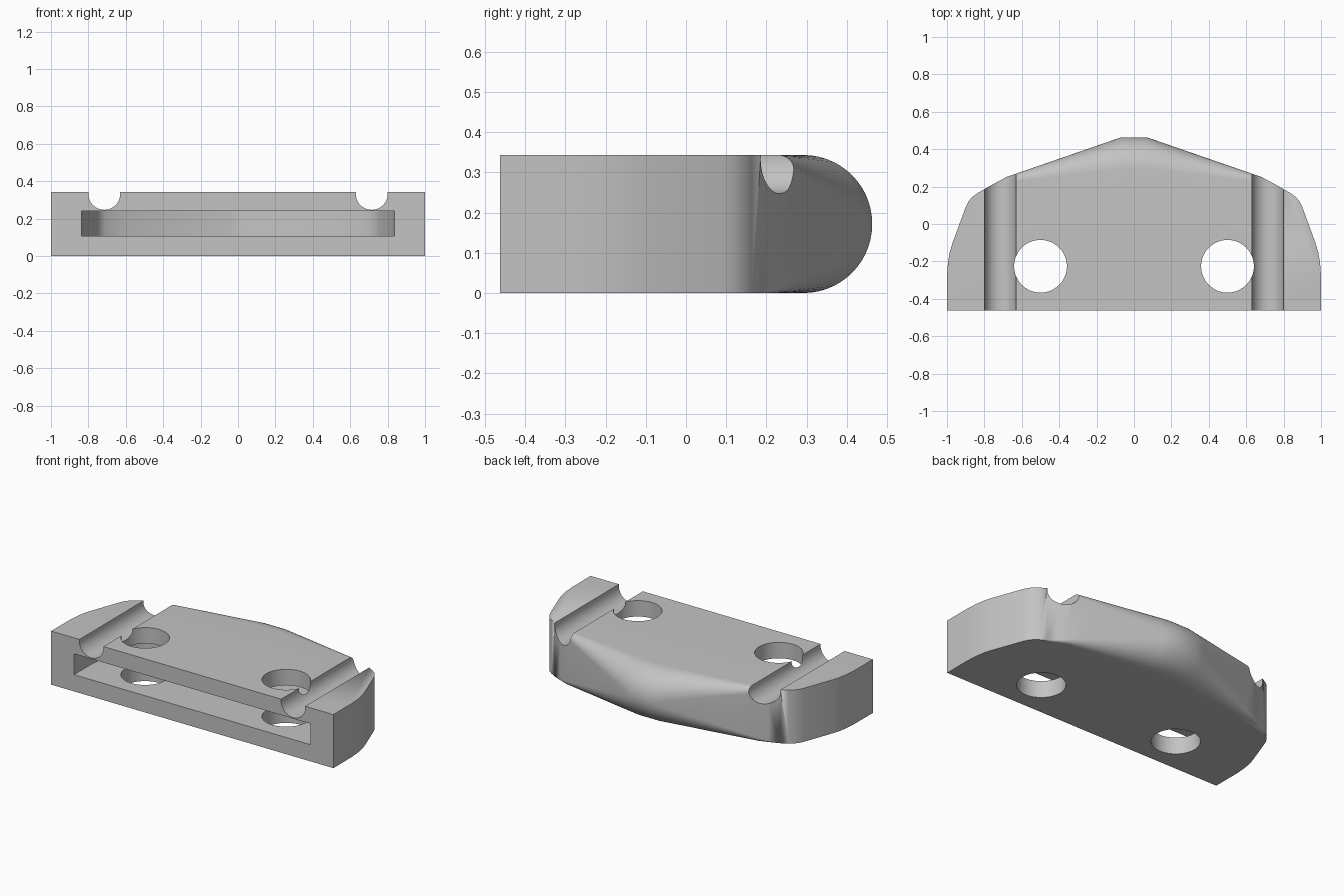
import bpy, bmesh, math

old = bpy.data.objects.get("Cube")
if old:
    bpy.data.objects.remove(old, do_unlink=True)

HEIGHT = 0.343
FRONT = -0.463
ARC_STEPS = 14

grey = bpy.data.materials.new("plain grey")
grey.use_nodes = True
colour = (0.55, 0.55, 0.55, 1)
grey.diffuse_color = colour
grey.node_tree.nodes["Principled BSDF"].inputs["Base Color"].default_value = colour


def finish(name, bm):
    bmesh.ops.recalc_face_normals(bm, faces=bm.faces)
    mesh = bpy.data.meshes.new(name)
    bm.to_mesh(mesh)
    bm.free()
    mesh.materials.append(grey)
    obj = bpy.data.objects.new(name, mesh)
    bpy.context.collection.objects.link(obj)
    return obj


def mirrored(half):
    """Complete a right-to-centre outline with its mirror image."""
    return half + [(-x, y) for x, y in reversed(half)]


def prism(name, outline, z0, z1):
    bm = bmesh.new()
    face = bm.faces.new([bm.verts.new((x, y, z0)) for x, y in outline])
    made = bmesh.ops.extrude_face_region(bm, geom=[face])["geom"]
    bmesh.ops.translate(bm, vec=(0, 0, z1 - z0),
                        verts=[v for v in made if isinstance(v, bmesh.types.BMVert)])
    return finish(name, bm)


def cylinder(name, radius, length, place, along_y=False):
    bpy.ops.mesh.primitive_cylinder_add(
        vertices=64, radius=radius, depth=length, location=place,
        rotation=(math.pi / 2 if along_y else 0, 0, 0))
    obj = bpy.context.object
    obj.name = name
    obj.data.materials.append(grey)
    return obj


# Plan outline, from the front corner round to the middle of the back
side = [(1, FRONT), (1, -0.28), (0.995, -0.21), (0.985, -0.15), (0.97, -0.1),
        (0.9, 0.09), (0.885, 0.12), (0.865, 0.145), (0.84, 0.163), (0.8, 0.186)]
kink, crown = (0.68, 0.252), (0.07, 0.463)
slope = [(kink[0] + (crown[0] - kink[0]) * i / 8,
          kink[1] + (crown[1] - kink[1]) * i / 8) for i in range(9)]
outline = mirrored(side + [(0.74, 0.22)] + slope)


def fillet(x):
    """Edge rounding fades from a full half round to a sharp corner."""
    return 0.171 * max(0, min(1, (0.8 - abs(x)) / (0.8 - crown[0])))


# Body: vertical sections swept round the outline
bm = bmesh.new()
sections = []
for x, y in outline:
    r = fillet(x)
    arc = [(r * (1 - math.sin(a)), r * (1 - math.cos(a)))
           for a in (math.pi / 2 * i / ARC_STEPS for i in range(ARC_STEPS + 1))]
    profile = arc + [(d, HEIGHT - z) for d, z in reversed(arc)]
    sections.append([bm.verts.new((x, y - d, z)) for d, z in profile])
for a, b in zip(sections, sections[1:]):
    for i in range(len(a) - 1):
        bm.faces.new((a[i], b[i], b[i + 1], a[i + 1]))
bm.faces.new([s[0] for s in sections])
bm.faces.new([s[-1] for s in sections])
bm.faces.new(sections[0] + sections[-1][::-1])
bmesh.ops.remove_doubles(bm, verts=bm.verts, dist=0.0002)
bmesh.ops.dissolve_degenerate(bm, edges=bm.edges, dist=0.0001)
body = finish("body", bm)

# Front slot, with its inner wall following the outer outline
slot = mirrored([(0.838, -0.6), (0.838, -0.28), (0.825, -0.18), (0.75, 0.01),
                 (0.735, 0.035), (0.71, 0.055), (0.62, 0.1), (0.04, 0.3)])
cutters = [prism("slot_cutter", slot, 0.107, 0.241)]

# Two bolt holes and two round grooves
for s, word in ((1, "left"), (-1, "right")):
    cutters.append(cylinder(word + "_hole_cutter", 0.141, 1, (s * 0.5, -0.226, 0.17)))
    cutters.append(cylinder(word + "_groove_cutter", 0.0855, 2, (s * 0.715, 0, 0.333), True))

for cutter in cutters:
    cutter.hide_render = True
    mod = body.modifiers.new(cutter.name, "BOOLEAN")
    mod.operation = "DIFFERENCE"
    mod.solver = "EXACT"
    mod.object = cutter

# Apply the cuts, drop the cutters and smooth the curved faces
bpy.context.view_layer.update()
graph = bpy.context.evaluated_depsgraph_get()
cut_mesh = bpy.data.meshes.new_from_object(body.evaluated_get(graph))
body.modifiers.clear()
body.data = cut_mesh
for cutter in cutters:
    bpy.data.objects.remove(cutter, do_unlink=True)
bpy.ops.object.select_all(action="DESELECT")
body.select_set(True)
bpy.context.view_layer.objects.active = body
bpy.ops.object.shade_smooth_by_angle(angle=math.radians(25))
